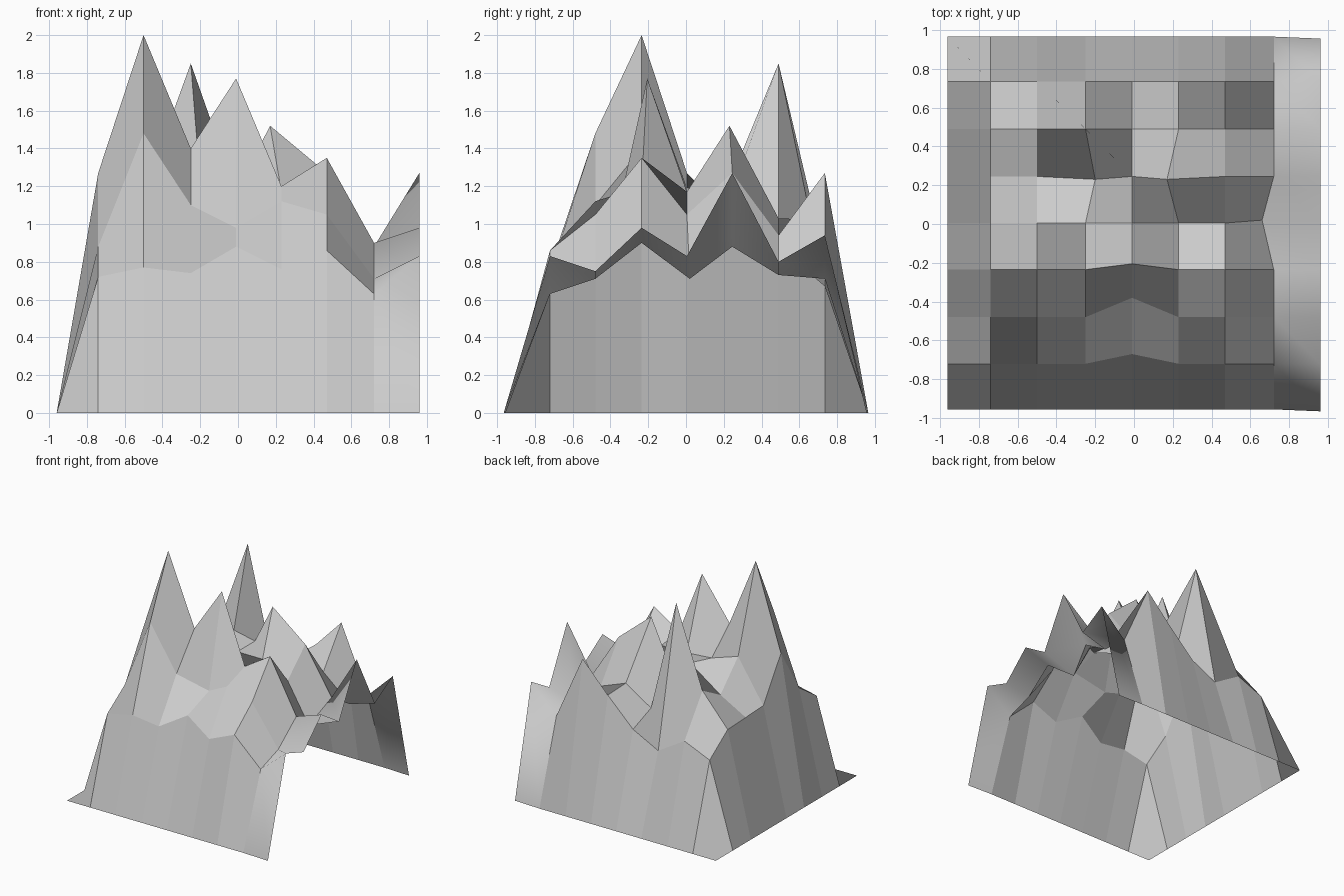
import bpy, bmesh

# Grid spacing of the terrain sheet
xs = [-0.96, -0.74, -0.50, -0.25, -0.01, 0.23, 0.47, 0.72, 0.96]
ys = [-0.955, -0.72, -0.48, -0.235, 0.005, 0.245, 0.49, 0.735, 0.965]

# Summit heights, front row to back row; the left, front and back rims are at 0
heights = [
    [0.72, 0.77, 0.74, 0.88, 0.76, 0.86, 0.63, 0.83],
    [0.88, 1.48, 1.10, 0.98, 1.12, 1.05, 0.71, 0.75],
    [1.27, 2.00, 1.40, 1.77, 1.20, 1.35, 0.90, 0.98],
    [0.91, 1.27, 1.19, 1.17, 1.17, 1.05, 0.71, 0.83],
    [0.90, 1.03, 1.22, 1.17, 1.52, 1.27, 0.88, 1.27],
    [0.89, 1.16, 1.85, 0.88, 1.03, 0.94, 0.73, 0.80],
    [0.72, 0.82, 0.67, 0.79, 1.02, 1.27, 0.71, 0.94],
]

# Sideways shifts of a few points (column, row): (dx, dy)
shifts = {(4, 1): (0, 0.05), (4, 2): (0, 0.10), (4, 3): (0, 0.03),
          (3, 5): (0.05, -0.015), (5, 5): (-0.06, -0.015),
          (7, 4): (-0.06, 0.015), (8, 0): (0, -0.01), (8, 8): (0, -0.01)}

# Mountain range: one open sheet of quads
bm = bmesh.new()
grid = []
for j, y in enumerate(ys):
    row = []
    for i, x in enumerate(xs):
        dx, dy = shifts.get((i, j), (0, 0))
        z = heights[j - 1][i - 1] if i > 0 and 0 < j < 8 else 0
        row.append(bm.verts.new((x + dx, y + dy, z)))
    grid.append(row)
for j in range(8):
    for i in range(8):
        # Starting at the lower right corner sets how the bent quads fold
        face = bm.faces.new((grid[j][i + 1], grid[j + 1][i + 1], grid[j + 1][i], grid[j][i]))
        face.smooth = i == 7  # only the open right side is smooth shaded

mesh = bpy.data.meshes.new("mountain_range")
bm.to_mesh(mesh)
bm.free()
mountain = bpy.data.objects.new("mountain_range", mesh)
bpy.context.collection.objects.link(mountain)
